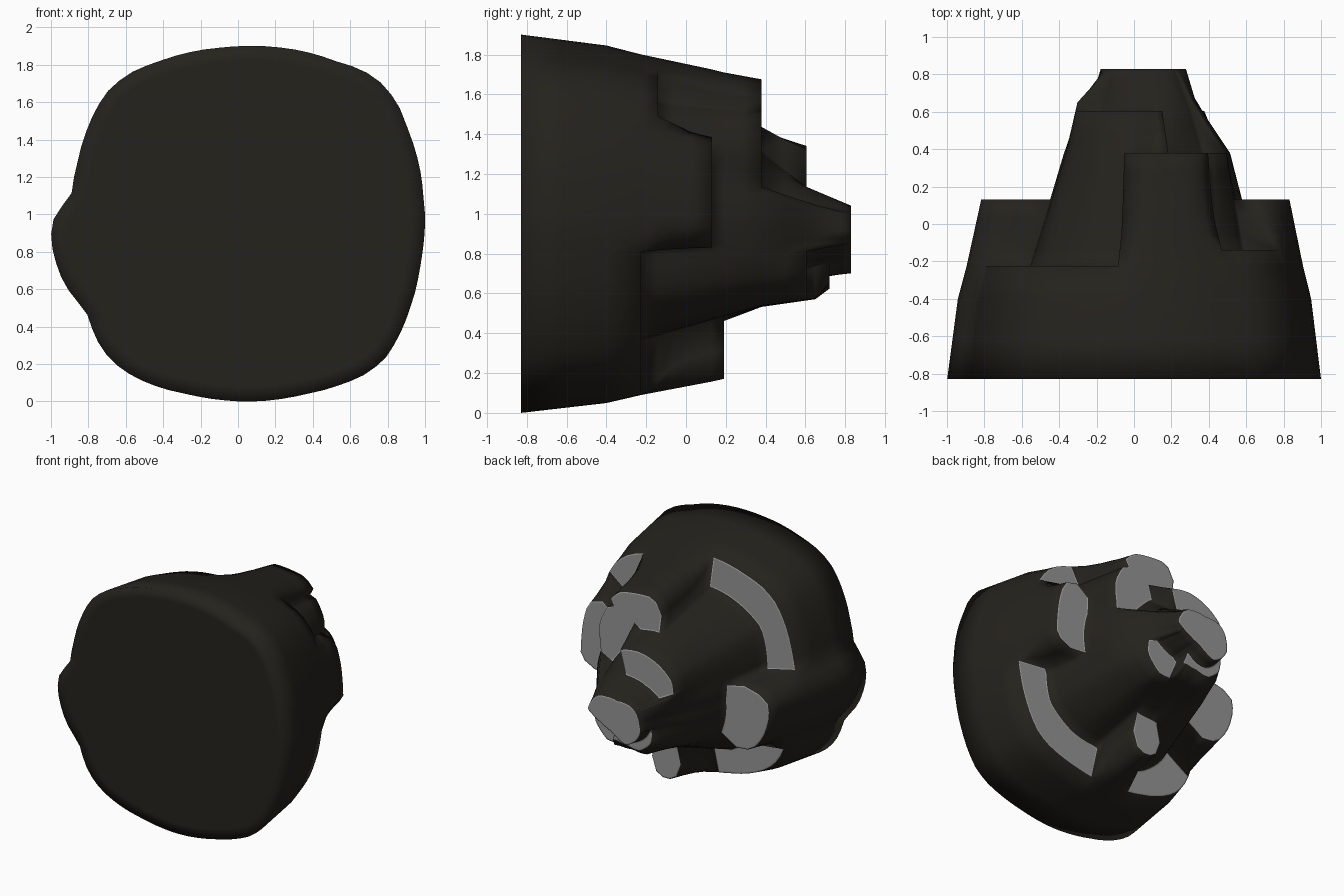
import bpy, bmesh, math

if "Cube" in bpy.data.objects:
    bpy.data.objects.remove(bpy.data.objects["Cube"])

CX, CZ = 0.04, 0.90          # axis of the rock, running along y


def ramp(keys, t):
    """Linear interpolation in sorted (position, value) pairs."""
    if t <= keys[0][0]:
        return keys[0][1]
    for (a, va), (b, vb) in zip(keys, keys[1:]):
        if t <= b:
            return va + (vb - va) * (t - a) / (b - a)
    return keys[-1][1]


def cyclic(keys):
    """Repeat polar keys either side of one turn."""
    keys = sorted(keys)
    return [(a + k, r) for k in (-360, 0, 360) for a, r in keys]


# Front outline (x, z), turned into polar radii
outline_pts = [(1, .95), (.99, 1.1), (.96, 1.3), (.91, 1.45), (.85, 1.6), (.77, 1.7),
               (.67, 1.77), (.52, 1.82), (.36, 1.87), (.2, 1.895), (.04, 1.9), (-.11, 1.89),
               (-.27, 1.865), (-.42, 1.82), (-.57, 1.76), (-.68, 1.68), (-.75, 1.58),
               (-.82, 1.42), (-.86, 1.27), (-.89, 1.11), (-1, .95), (-.99, .8), (-.93, .63),
               (-.81, .48), (-.75, .32), (-.68, .22), (-.57, .14), (-.27, .04), (-.1, .01),
               (.05, 0), (.2, .01), (.36, .04), (.52, .08), (.67, .14), (.78, .22),
               (.85, .33), (.92, .5), (.97, .7), (.99, .83)]
outline = cyclic([(math.degrees(math.atan2(z - CZ, x - CX)) % 360,
                   math.hypot(x - CX, z - CZ)) for x, z in outline_pts])
taper = [(-.83, 1), (-.4, .945), (-.225, .9), (.13, .825), (.19, .81), (.38, .775)]

# Middle tier and inner tier radii by angle, at a few depths
ang = [0, 30, 45, 60, 80, 98, 120, 140, 160, 180, 200, 220, 245, 265, 285, 305, 330, 350]
mid_front = [.62, .68, .76, .78, .72, .66, .68, .70, .63, .58, .62, .64, .65, .58, .55, .60, .64, .60]
mid_half = [.47, .50, .64, .72, .50, .52, .52, .50, .43, .41, .42, .45, .40, .36, .37, .43, .47, .47]
mid_back = [.29, .31, .33, .35, .42, .43, .43, .43, .36, .28, .28, .35, .36, .32, .33, .39, .37, .29]
inner_half = [.40, .38, .38, .40, .45, .45, .42, .40, .38, .38, .38, .36, .34, .32, .30, .32, .36, .40]
inner_back = [.30, .31, .29, .27, .23, .22, .22, .24, .27, .27, .27, .26, .25, .25, .20, .18, .22, .27]
cap_rad = [.24, .21, .19, .16, .14, .13, .15, .18, .20, .21, .23, .23, .22, .16, .13, .13, .15, .20]
polar = lambda vals: cyclic(list(zip(ang, vals)))
cap = polar(cap_rad)
mid = [(-.225, polar(mid_front)), (.38, polar(mid_half)), (.65, polar(mid_back)), (.83, cap)]
inner = [(.38, polar(inner_half)), (.605, polar(inner_back)), (.83, cap)]

# Sectors: start angle, depth of first step, depth of second step
sectors = [(-6, .13, .83), (28, .13, .38), (39, -.14, .38), (62, .38, .38), (75, .38, .605),
           (98, -.225, .605), (152, -.225, .83), (167, .13, .83), (198, .13, .72),
           (212, -.225, .72), (258, .19, .72), (282, -.225, .72), (292, -.225, .605),
           (345, -.225, .83), (354, .13, 0)]
levels = [-.83, -.62, -.4, -.225, -.14, -.06, .03, .13, .19, .28, .38, .5, .605, .65, .72, .78, .83]

# Ledge runs: where the first-step depth changes, used to round the lobe ends
edges = [(b, y0, y1) for (_, y0, _), (b, y1, _) in zip(sectors, sectors[1:]) if y0 != y1]
edges.append((-6, -.225, .13))


def radius(t, y, y1, y2, after):
    def tier(keys):
        return ramp([(d, ramp(p, t)) for d, p in keys], y)
    past = lambda limit: y > limit or (after and y == limit)
    outer = ramp(outline, t) * ramp(taper, y)
    m = min(tier(mid), outer * .98)
    if not past(y1):
        # lobes slope in towards their lower neighbours
        for b, p, q in edges:
            low, d = min(p, q), abs(t - b)
            if y > low and d < 9 and y1 == max(p, q):
                k = min(1, (y - low) / .2) * (1 - d / 9) ** 2 * .45
                outer += (m - outer) * k
        return outer
    return min(tier(inner), m) if past(y2) else m


# Columns: each sector sampled, with both sides of every boundary kept for walls
cols = []
for (a, y1, y2), (b, _, _) in zip(sectors, sectors[1:]):
    n = max(2, round((b - a) / 4.5))
    cols += [(a + (b - a) * i / n, y1, y2) for i in range(n + 1)]

bm = bmesh.new()
rings = []
for y in levels:
    for after in (False, True):
        ring = []
        for t, y1, y2 in cols:
            r, q = radius(t, y, y1, y2, after), math.radians(t)
            ring.append(bm.verts.new((CX + r * math.cos(q), y, CZ + r * math.sin(q))))
        rings.append(ring)
N = len(cols)
for lo, hi in zip(rings, rings[1:]):
    for i in range(N):
        j = (i + 1) % N
        bm.faces.new((lo[i], hi[i], hi[j], lo[j]))
bm.faces.new(rings[0])
bm.faces.new(rings[-1][::-1])
bmesh.ops.remove_doubles(bm, verts=bm.verts, dist=1e-4)
bmesh.ops.dissolve_degenerate(bm, dist=1e-5, edges=bm.edges)

# Flat step faces looking backwards are the pale broken patches; a thin rim softens them
bm.normal_update()
pale = [f for f in bm.faces if f.normal.y > .98]
front = [f for f in bm.faces if f.normal.y < -.98]
for f in pale:
    f.material_index = 1
bmesh.ops.inset_region(bm, faces=pale, thickness=.012, use_even_offset=False)
bmesh.ops.inset_region(bm, faces=front, thickness=.08, use_even_offset=False)

mesh = bpy.data.meshes.new("stepped_rock")
bm.to_mesh(mesh)
bm.free()
for name, col in (("dark_stone", (.018, .016, .012, 1)), ("pale_stone", (.3, .3, .3, 1))):
    mat = bpy.data.materials.new(name)
    mat.diffuse_color = col
    mat.use_nodes = True
    mat.node_tree.nodes["Principled BSDF"].inputs["Base Color"].default_value = mat.diffuse_color
    mesh.materials.append(mat)
mesh.shade_smooth()
rock = bpy.data.objects.new("stepped_rock", mesh)
bpy.context.collection.objects.link(rock)
